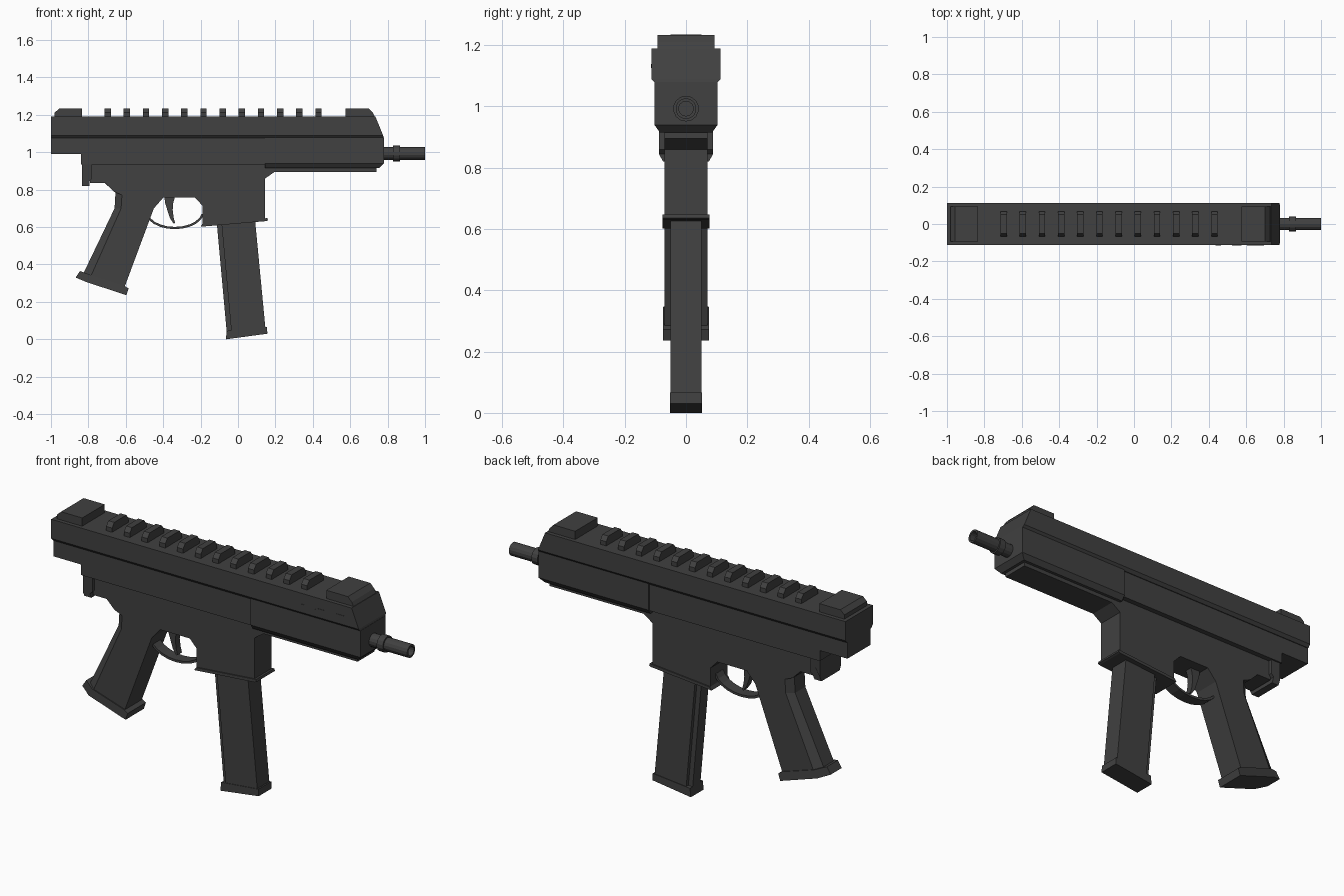
import bpy, bmesh, math
from mathutils import Vector

cube = bpy.data.objects.get("Cube")
if cube:
    bpy.data.objects.remove(cube, do_unlink=True)

gunmetal = bpy.data.materials.new("dark grey metal")
gunmetal.use_nodes = True
GREY = (0.052, 0.052, 0.052, 1)
gunmetal.diffuse_color = GREY
gunmetal.node_tree.nodes["Principled BSDF"].inputs["Base Color"].default_value = GREY


def finish(name, bm):
    bmesh.ops.recalc_face_normals(bm, faces=bm.faces)
    mesh = bpy.data.meshes.new(name)
    bm.to_mesh(mesh)
    bm.free()
    mesh.materials.append(gunmetal)
    obj = bpy.data.objects.new(name, mesh)
    bpy.context.collection.objects.link(obj)
    return obj


def skin(name, rings, closed=False):
    """Join rings of points with quads; cap the ends unless closed."""
    bm = bmesh.new()
    loops = [[bm.verts.new(p) for p in r] for r in rings]
    n = len(loops[0])
    pairs = list(zip(loops, loops[1:])) + ([(loops[-1], loops[0])] if closed else [])
    for a, b in pairs:
        for i in range(n):
            j = (i + 1) % n
            bm.faces.new((a[i], a[j], b[j], b[i]))
    if not closed:
        bm.faces.new(loops[0])
        bm.faces.new(loops[-1])
    return finish(name, bm)


def prism(name, pts, w):
    """Side profile (x, z[, own half width]) given thickness across y."""
    def half(p):
        return p[2] if len(p) > 2 else w
    return skin(name, [[(p[0], s * half(p), p[1]) for p in pts] for s in (-1, 1)])


def layers(name, rows):
    """Stack of rectangles: (z, x start, x end, half width)."""
    return skin(name, [[(a, -w, z), (b, -w, z), (b, w, z), (a, w, z)] for z, a, b, w in rows])


def lathe(name, profile, z, sides=14):
    """Closed (x, radius) profile spun about a line along x."""
    rings = []
    for i in range(sides):
        t = math.tau * (i + 0.5) / sides
        rings.append([(x, r * math.cos(t), z + r * math.sin(t)) for x, r in profile])
    return skin(name, rings, closed=True)


def ribbon(name, path, w):
    """Strip following a side path of (x, z, half thickness)."""
    rings = []
    for i, (x, z, t) in enumerate(path):
        a, b = path[max(i - 1, 0)], path[min(i + 1, len(path) - 1)]
        d = Vector((b[0] - a[0], b[1] - a[1])).normalized()
        nx, nz = -d.y * t, d.x * t
        rings.append([(x + nx, -w, z + nz), (x + nx, w, z + nz),
                      (x - nx, w, z - nz), (x - nx, -w, z - nz)])
    return skin(name, rings)


# Upper housing and handguard
layers("upper_housing", [(1.19, -1, 0.735, 0.113), (1.09, -1, 0.776, 0.113),
                         (1.075, -1, 0.78, 0.1)])
layers("rear_housing", [(1.085, -1, -0.835, 0.096), (0.99, -1, -0.835, 0.096)])
layers("receiver_upper", [(1.085, -0.84, 0.15, 0.096), (0.935, -0.84, 0.15, 0.096)])
layers("handguard", [(1.08, 0.145, 0.78, 0.103), (0.94, 0.145, 0.78, 0.103),
                     (0.915, 0.145, 0.755, 0.085)])
layers("handguard_underplate", [(0.92, 0.14, 0.74, 0.07), (0.895, 0.14, 0.74, 0.07)])

# Sights
prism("rear_sight", [(-0.98, 1.185), (-0.98, 1.212), (-0.957, 1.233), (-0.835, 1.233),
                     (-0.835, 1.185)], 0.093)
prism("front_sight", [(0.575, 1.185), (0.575, 1.233), (0.7, 1.233), (0.722, 1.21),
                      (0.735, 1.185)], 0.093)

# Rail teeth with sloped ends
for i in range(12):
    x = -0.697 + i * 0.1025
    layers(f"rail_tooth_{i + 1}", [(1.185, x - 0.017, x + 0.017, 0.068),
                                   (1.212, x - 0.017, x + 0.017, 0.068),
                                   (1.235, x - 0.017, x + 0.017, 0.05)])

# Small side slots
for i, (x, length, h) in enumerate([(0.445, 0.02, 0.004), (0.545, 0.04, 0.006),
                                    (0.645, 0.08, 0.008)]):
    slot = prism(f"side_slot_{i + 1}", [(x - length / 2, 1.128), (x + length / 2, 1.13 - h / 2),
                                        (x + length / 2 + 0.01, 1.13 + h),
                                        (x, 1.13 + h)], 0.002)
    slot.location.y = -0.113

# Barrel
lathe("barrel", [(0.76, 0.034), (1, 0.034), (1, 0.024), (0.76, 0.024)], 0.993)
lathe("barrel_collar", [(0.83, 0.042), (0.865, 0.042), (0.865, 0.03), (0.83, 0.03)], 0.993)
lathe("barrel_plug", [(0.77, 0.026), (0.93, 0.026), (0.93, 0.0005), (0.77, 0.0005)], 0.993)

# Lower receiver and magazine well
prism("receiver_lower", [(-0.79, 0.95), (-0.79, 0.835), (-0.71, 0.835), (-0.665, 0.79),
                         (-0.45, 0.7), (-0.4, 0.757), (-0.23, 0.757), (-0.19, 0.715),
                         (-0.19, 0.61), (0.145, 0.64), (0.145, 0.86), (0.2, 0.898),
                         (0.2, 0.95)], 0.07)
prism("rear_tail", [(-0.835, 0.94), (-0.835, 0.845), (-0.835, 0.82, 0.075),
                    (-0.795, 0.82, 0.075), (-0.795, 0.845), (-0.78, 0.86), (-0.78, 0.94)], 0.088)
prism("magazine_well_lip", [(-0.2, 0.602), (0.15, 0.632), (0.16, 0.636), (0.157, 0.648),
                            (-0.19, 0.618)], 0.076)

# Pistol grip: core, sloped back strap, flared foot
prism("grip_core", [(-0.68, 0.835), (-0.62, 0.78), (-0.625, 0.7), (-0.79, 0.33), (-0.61, 0.27),
                    (-0.45, 0.7), (-0.43, 0.8)], 0.07)
spine = [((-0.715, 0.837), (-0.67, 0.837)), ((-0.655, 0.785), (-0.62, 0.78)),
         ((-0.66, 0.7), (-0.625, 0.7)), ((-0.83, 0.345), (-0.79, 0.33))]
skin("grip_back_strap", [[(a[0], -0.042, a[1]), (b[0], -0.07, b[1]),
                          (b[0], 0.07, b[1]), (a[0], 0.042, a[1])] for a, b in spine])
prism("grip_foot", [(-0.868, 0.33, 0.045), (-0.845, 0.365, 0.045), (-0.79, 0.345),
                    (-0.61, 0.288), (-0.585, 0.272), (-0.597, 0.236), (-0.81, 0.306)], 0.075)

# Trigger and guard
arc = []
for i in range(11):
    t = math.pi * (1.06 + 0.88 * i / 10)
    arc.append((-0.338 + 0.152 * math.cos(t), 0.685 + 0.09 * math.sin(t), 0.006))
ribbon("trigger_guard", arc, 0.03)
ribbon("trigger", [(-0.365, 0.77, 0.03), (-0.368, 0.73, 0.022), (-0.363, 0.69, 0.014),
                   (-0.354, 0.65, 0.01), (-0.34, 0.62, 0.004)], 0.018)

# Magazine: body, narrow rear rib and foot
prism("magazine_body", [(-0.09, 0.64), (0.09, 0.65), (0.147, 0.055), (-0.035, 0.035)], 0.05)
prism("magazine_rib", [(-0.115, 0.64), (-0.085, 0.64), (-0.03, 0.035), (-0.06, 0.035)], 0.032)
prism("magazine_foot", [(-0.065, 0), (0.157, 0.03), (0.155, 0.066), (-0.06, 0.045)], 0.053)
